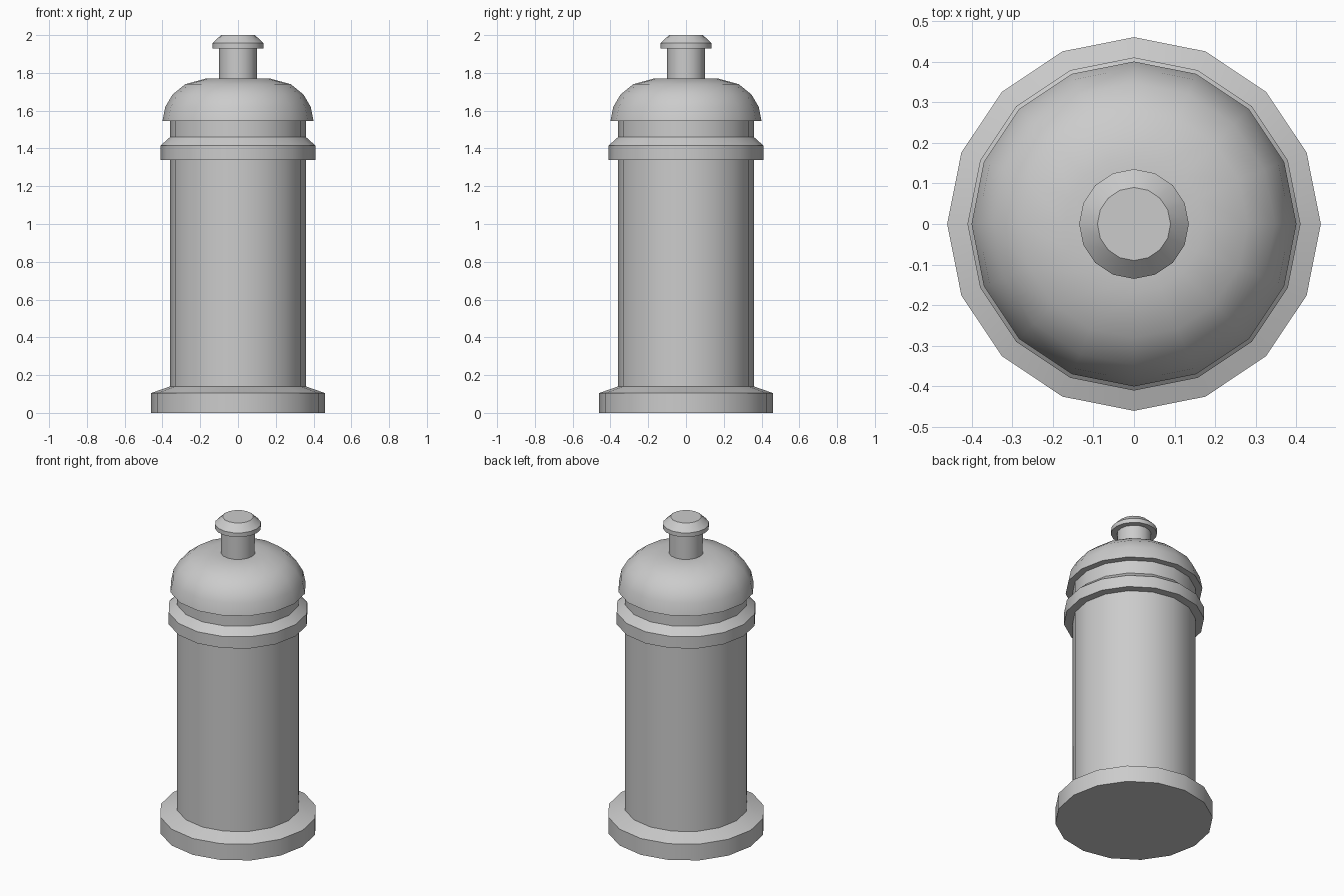
import bpy, bmesh, math

if "Cube" in bpy.data.objects:
    bpy.data.objects.remove(bpy.data.objects["Cube"])

SIDES = 16


def lathe(name, profile):
    """Spin (radius, height) points around z; radius 0 closes the end."""
    bm = bmesh.new()
    rings = []
    for r, z in profile:
        if r == 0:
            rings.append([bm.verts.new((0, 0, z))])
        else:
            rings.append([bm.verts.new((r * math.cos(2 * math.pi * i / SIDES),
                                        r * math.sin(2 * math.pi * i / SIDES), z))
                          for i in range(SIDES)])
    for a, b in zip(rings, rings[1:]):
        if len(a) == 1:
            bm.faces.new(b[::-1])
        elif len(b) == 1:
            bm.faces.new(a)
        else:
            for i in range(SIDES):
                j = (i + 1) % SIDES
                bm.faces.new((a[i], a[j], b[j], b[i]))
    # drop the centre points of the flat end caps
    for ring in rings:
        if len(ring) == 1:
            bm.verts.remove(ring[0])
    mesh = bpy.data.meshes.new(name)
    bm.to_mesh(mesh)
    bm.free()
    obj = bpy.data.objects.new(name, mesh)
    bpy.context.collection.objects.link(obj)
    bpy.ops.object.select_all(action='DESELECT')
    obj.select_set(True)
    bpy.context.view_layer.objects.active = obj
    bpy.ops.object.shade_smooth_by_angle(angle=math.radians(30))
    return obj


# Foot plate with bevelled shoulder
lathe("base", [(0, 0), (0.46, 0), (0.46, 0.105), (0.36, 0.14)])
# Main barrel
lathe("column", [(0.36, 0.14), (0.36, 1.34)])
# Raised ring and the neck above it
lathe("collar", [(0.36, 1.34), (0.41, 1.34), (0.41, 1.415),
                 (0.36, 1.46), (0.36, 1.545)])
# Rounded cap with overhanging rim
lathe("dome", [(0.36, 1.545), (0.40, 1.545), (0.385, 1.62), (0.347, 1.685),
               (0.28, 1.74), (0.17, 1.77), (0.10, 1.77)])
# Stem and bevelled button on top
lathe("knob", [(0.10, 1.77), (0.10, 1.93), (0.135, 1.93), (0.135, 1.957),
               (0.09, 2.0), (0, 2.0)])
